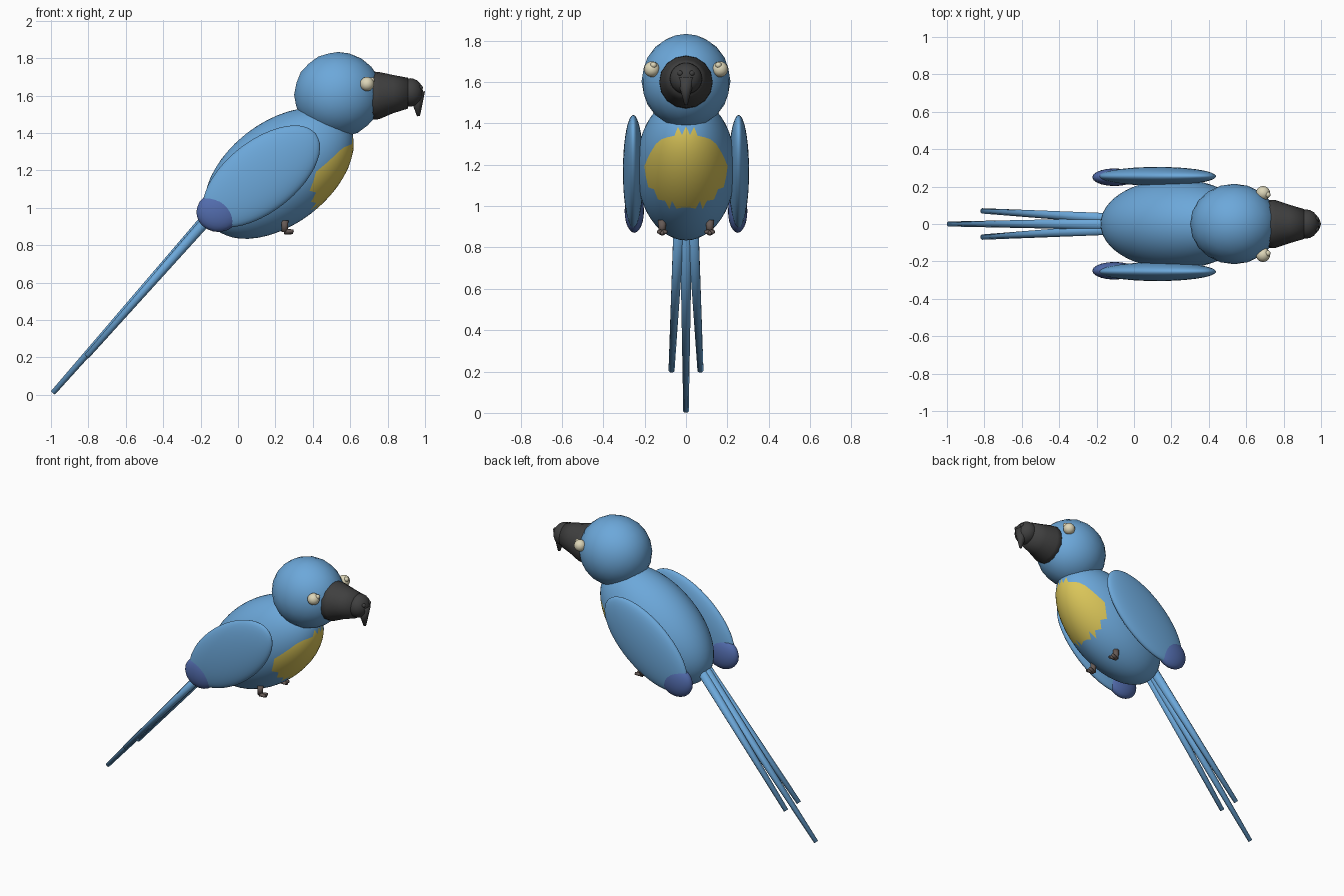
import bpy, bmesh, math
from mathutils import Vector, Matrix

if "Cube" in bpy.data.objects:
    bpy.data.objects.remove(bpy.data.objects["Cube"], do_unlink=True)


def material(name, rgb):
    m = bpy.data.materials.new(name)
    m.use_nodes = True
    color = (*rgb, 1)
    m.diffuse_color = color
    bsdf = m.node_tree.nodes["Principled BSDF"]
    bsdf.inputs["Base Color"].default_value = color
    bsdf.inputs["Roughness"].default_value = 0.8
    return m


BLUE = material("feather blue", (0.15, 0.39, 0.70))
VIOLET = material("wing tip violet", (0.085, 0.15, 0.42))
YELLOW = material("chest yellow", (0.70, 0.56, 0.10))
DARK = material("beak charcoal", (0.05, 0.05, 0.05))
CREAM = material("eye cream", (0.72, 0.67, 0.48))
BROWN = material("foot brown", (0.13, 0.10, 0.09))


def finish(name, bm, *mats):
    me = bpy.data.meshes.new(name)
    bmesh.ops.recalc_face_normals(bm, faces=bm.faces)
    for f in bm.faces:
        f.smooth = True
    bm.to_mesh(me)
    bm.free()
    for m in mats:
        me.materials.append(m)
    ob = bpy.data.objects.new(name, me)
    bpy.context.collection.objects.link(ob)
    return ob


def ellipsoid(name, center, radii, mat, tilt=0, detail=3):
    """Icosphere stretched to radii, nose raised by tilt degrees."""
    bm = bmesh.new()
    turn = Matrix.Rotation(-math.radians(tilt), 4, "Y")
    bmesh.ops.create_icosphere(
        bm, subdivisions=detail, radius=1,
        matrix=Matrix.Translation(center) @ turn @ Matrix.Diagonal((*radii, 1)))
    return finish(name, bm, mat)


def spike(name, start, end, r1, r2, mat, sides=10):
    """Tapered rod between two points."""
    a, b = Vector(start), Vector(end)
    turn = (b - a).to_track_quat("Z", "Y").to_matrix().to_4x4()
    bm = bmesh.new()
    bmesh.ops.create_cone(
        bm, cap_ends=True, segments=sides, radius1=r1, radius2=r2,
        depth=(b - a).length, matrix=Matrix.Translation((a + b) / 2) @ turn)
    return finish(name, bm, mat)


def loft(name, rings, mat, sides=16):
    """Skin over upright rings given as (x, z, half width, half height)."""
    bm = bmesh.new()
    loops = []
    for x, z, w, h in rings:
        angles = [2 * math.pi * i / sides for i in range(sides)]
        loops.append([bm.verts.new((x, w * math.cos(t), z + h * math.sin(t))) for t in angles])
    for lo, hi in zip(loops, loops[1:]):
        for i in range(sides):
            j = (i + 1) % sides
            bm.faces.new((lo[i], lo[j], hi[j], hi[i]))
    bm.faces.new(loops[0])
    bm.faces.new(loops[-1])
    return finish(name, bm, mat)


# Body with a ragged yellow chest
body = ellipsoid("body", (0.22, 0, 1.185), (0.455, 0.24, 0.275), BLUE, 37, 4)
body.data.materials.append(YELLOW)
for face in body.data.polygons:
    c = face.center
    if c.x > 0.35 and (c.y / 0.2) ** 2 + ((c.z - 1.175) / 0.185) ** 2 < 1:
        face.material_index = 1

# Head
ellipsoid("head", (0.535, 0, 1.605), (0.235, 0.215, 0.228), BLUE)

# Beak: tapering base, blunt front and hooked tip
loft("beak_base", [(0.70, 1.60, 0.13, 0.13), (0.755, 1.60, 0.128, 0.126),
                   (0.83, 1.608, 0.103, 0.102), (0.91, 1.613, 0.08, 0.082)], DARK)
ellipsoid("beak_front", (0.92, 0, 1.617), (0.07, 0.078, 0.076), DARK)
spike("beak_hook", (0.955, 0, 1.62), (0.965, 0, 1.49), 0.045, 0.008, DARK)

for side, label in ((1, "left"), (-1, "right")):
    # Eyes and nostrils
    ellipsoid(label + "_eye", (0.69, side * 0.165, 1.662), (0.038,) * 3, CREAM)
    ellipsoid(label + "_pupil", (0.715, side * 0.157, 1.682), (0.016,) * 3, CREAM, detail=2)
    ellipsoid(label + "_nostril", (0.975, side * 0.028, 1.642), (0.014,) * 3, DARK, detail=2)

    # Wings with a rounded tip
    ellipsoid(label + "_wing", (0.125, side * 0.255, 1.168), (0.37, 0.05, 0.19), BLUE, 38, 4)
    ellipsoid(label + "_wing_tip", (-0.105, side * 0.25, 0.977), (0.118, 0.047, 0.106), VIOLET)

    # Feet: short ankle and three toes
    foot = Vector((0.25, side * 0.115, 0.872))
    spike(label + "_ankle", foot + Vector((0, 0, 0.06)), foot, 0.02, 0.018, BROWN)
    for k in (-1, 0, 1):
        toe = foot + Vector((0.045, k * 0.018, -0.004 + 0.008 * abs(k)))
        spike(f"{label}_toe_{k + 2}", foot, toe, 0.015, 0.009, BROWN, 8)

    # Outer tail feathers
    spike(label + "_tail_feather", (-0.1, side * 0.028, 1.01), (-0.81, side * 0.07, 0.205),
          0.03, 0.015, BLUE)

# Long middle tail feather
spike("middle_tail_feather", (-0.1, 0, 1.02), (-0.99, 0, 0.01), 0.033, 0.014, BLUE)
